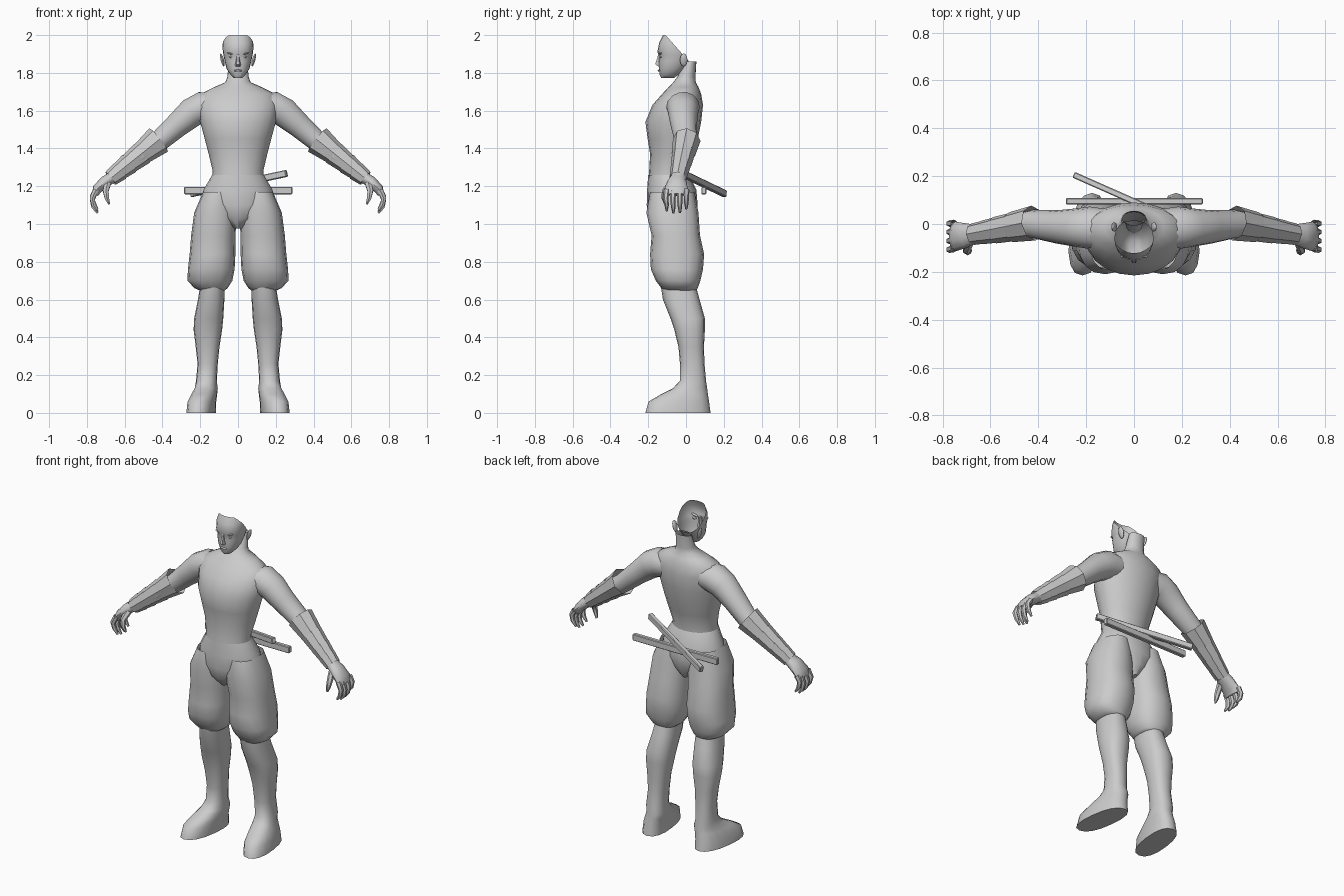
import bpy, bmesh, math
from mathutils import Vector, Matrix

cube = bpy.data.objects.get("Cube")
if cube:
    bpy.data.objects.remove(cube, do_unlink=True)

GREY = (0.6, 0.6, 0.6, 1.0)
grey = bpy.data.materials.new("plain grey")
grey.use_nodes = True
grey.diffuse_color = GREY
grey.node_tree.nodes["Principled BSDF"].inputs["Base Color"].default_value = GREY


def finish(name, bm, mirror=False, angle=50):
    """Turn a bmesh into a smooth-shaded object, optionally mirrored in x."""
    bmesh.ops.recalc_face_normals(bm, faces=bm.faces)
    mesh = bpy.data.meshes.new(name)
    bm.to_mesh(mesh)
    bm.free()
    mesh.materials.append(grey)
    obj = bpy.data.objects.new(name, mesh)
    bpy.context.collection.objects.link(obj)
    bpy.ops.object.select_all(action="DESELECT")
    obj.select_set(True)
    bpy.context.view_layer.objects.active = obj
    bpy.ops.object.shade_smooth_by_angle(angle=math.radians(angle))
    if mirror:
        mod = obj.modifiers.new("Mirror", "MIRROR")
        mod.use_mirror_merge = False
    return obj


def spow(value, power):
    return math.copysign(abs(value) ** power, value)


def loft(bm, rings, cap_start=False, cap_end=False):
    """Skin a list of equal-length point rings."""
    rows = [[bm.verts.new(p) for p in ring] for ring in rings]
    n = len(rows[0])
    for a, b in zip(rows, rows[1:]):
        for i in range(n):
            j = (i + 1) % n
            bm.faces.new((a[i], a[j], b[j], b[i]))
    if cap_start:
        bm.faces.new(rows[0])
    if cap_end:
        bm.faces.new(rows[-1])


def stack(bm, levels, n=16, power=1.0, **caps):
    """Loft upright sections given as (z, x min, x max, y front, y back)."""
    rings = []
    for z, x0, x1, y0, y1 in levels:
        ring = []
        for i in range(n):
            a = math.tau * i / n
            ring.append(((x0 + x1) / 2 + (x1 - x0) / 2 * spow(math.cos(a), power),
                         (y0 + y1) / 2 + (y1 - y0) / 2 * spow(math.sin(a), power), z))
        rings.append(ring)
    loft(bm, rings, **caps)


def centred(levels):
    return [(z, -r, r, y0, y1) for z, r, y0, y1 in levels]


def tube(bm, path, n=10, **caps):
    """Loft along a path of (x, y, z, radius, depth radius)."""
    pts = [Vector(p[:3]) for p in path]
    rings = []
    for i, p in enumerate(path):
        t = (pts[min(i + 1, len(pts) - 1)] - pts[max(i - 1, 0)]).normalized()
        side = Vector((0, 1, 0))
        side = (side - t * side.dot(t)).normalized()
        up = side.cross(t)
        rings.append([pts[i] + side * (p[4] * math.cos(math.tau * k / n))
                      + up * (p[3] * math.sin(math.tau * k / n)) for k in range(n)])
    loft(bm, rings, **caps)


def ball(bm, centre, size, turn=0):
    mat = (Matrix.Translation(centre) @ Matrix.Rotation(turn, 4, "Y")
           @ Matrix.Diagonal((*size, 1)))
    bmesh.ops.create_uvsphere(bm, u_segments=10, v_segments=6, radius=1, matrix=mat)


# Torso with the open neck
bm = bmesh.new()
stack(bm, centred([
    (1.20, .145, -.200, .020), (1.28, .134, -.195, .015), (1.37, .155, -.190, .040),
    (1.45, .176, -.203, .062), (1.54, .200, -.215, .080), (1.63, .215, -.178, .090),
    (1.69, .195, -.125, .080), (1.725, .125, -.092, .066), (1.75, .067, -.068, .052),
    (1.78, .056, -.045, .050), (1.86, .050, -.005, .055)]), n=20)
finish("torso", bm)

# Head shell, cut open along the hairline
bm = bmesh.new()
stack(bm, centred([
    (1.772, .022, -.130, -.065), (1.79, .040, -.140, -.040), (1.82, .060, -.143, -.010),
    (1.86, .070, -.146, .015), (1.895, .077, -.144, .030), (1.91, .080, -.152, .035),
    (1.96, .083, -.142, .040), (2.0, .076, -.122, .030)]),
    n=20, power=.9, cap_start=True)
bmesh.ops.bisect_plane(bm, geom=bm.verts[:] + bm.edges[:] + bm.faces[:],
                       plane_co=(0, -.108, 2.0), plane_no=(0, .13, .115), clear_outer=True)
finish("head", bm)

# Nose and lips
bm = bmesh.new()
stack(bm, centred([(1.835, .017, -.150, -.120), (1.845, .015, -.166, -.120),
                   (1.90, .007, -.148, -.120)]), n=6, cap_start=True, cap_end=True)
ball(bm, (0, -.141, 1.812), (.024, .009, .006))
finish("nose_and_lips", bm)

# Eyes, brows and ears
bm = bmesh.new()
ball(bm, (.034, -.130, 1.884), (.014, .009, .006))
finish("eyes", bm, mirror=True)
bm = bmesh.new()
ball(bm, (.036, -.134, 1.902), (.023, .009, .005), turn=-.2)
finish("brows", bm, mirror=True)
bm = bmesh.new()
ball(bm, (.083, -.012, 1.868), (.009, .020, .036), turn=.25)
finish("ears", bm, mirror=True)

# Upper arms and forearms
bm = bmesh.new()
tube(bm, [(.10, -.025, 1.625, .070, .085), (.19, -.015, 1.618, .084, .088),
          (.245, -.015, 1.59, .080, .080), (.32, -.012, 1.525, .067, .070),
          (.42, 0, 1.437, .056, .060), (.50, -.015, 1.378, .054, .056),
          (.60, -.03, 1.30, .042, .046), (.68, -.04, 1.237, .032, .040)], n=14)
finish("arms", bm, mirror=True)

# Bracers made of overlapping bands
elbow, wrist = Vector((.42, .004, 1.445)), Vector((.67, -.042, 1.245))
bands = [(0, .38, .079, .060), (.35, .65, .065, .053),
         (.62, .85, .058, .047), (.82, 1.02, .052, .043)]
bm = bmesh.new()
for start, end, r0, r1 in bands:
    tube(bm, [(*elbow.lerp(wrist, start), r0, r0 * .93),
              (*elbow.lerp(wrist, end), r1, r1 * 1.05)], n=8)
finish("bracers", bm, mirror=True, angle=35)

# Hands: palm, four curled fingers and a thumb
bm = bmesh.new()
tube(bm, [(.66, -.04, 1.252, .030, .038), (.705, -.048, 1.222, .033, .052),
          (.745, -.052, 1.185, .027, .062), (.757, -.052, 1.155, .018, .058)],
     cap_start=True, cap_end=True)
for k, y in enumerate((-.102, -.067, -.032, .002)):
    drop = (.012, 0, .002, .022)[k]
    tube(bm, [(.752, y, 1.18, .017, .016), (.772, y * 1.05, 1.125 + drop, .015, .014),
              (.765, y, 1.09 + drop, .013, .012), (.743, y, 1.058 + drop, .006, .006)],
         n=6, cap_end=True)
tube(bm, [(.69, -.075, 1.215, .020, .020), (.70, -.112, 1.175, .017, .016),
          (.695, -.118, 1.14, .014, .013), (.682, -.11, 1.105, .006, .006)],
     n=6, cap_end=True)
finish("hands", bm, mirror=True)

# Hips of the trousers, tapering to the crotch
bm = bmesh.new()
stack(bm, centred([
    (1.26, .137, -.200, .018), (1.18, .183, -.206, .055), (1.10, .195, -.208, .062),
    (1.03, .110, -.195, .050), (.975, .025, -.150, .020)]), n=20, cap_end=True)
finish("trouser_hips", bm)

# Baggy trouser legs
bm = bmesh.new()
stack(bm, [(1.17, .03, .185, -.190, .045), (1.06, .008, .232, -.210, .066),
           (.94, .013, .248, -.182, .074), (.84, .014, .256, -.190, .096),
           (.76, .018, .265, -.186, .090), (.70, .030, .268, -.160, .076),
           (.66, .055, .230, -.130, .062), (.645, .075, .195, -.110, .050)],
      n=16, power=.85, cap_end=True)
finish("trouser_legs", bm, mirror=True)

# Shins and boots
bm = bmesh.new()
stack(bm, [(.68, .072, .200, -.135, .050), (.60, .072, .212, -.122, .072),
           (.50, .078, .232, -.082, .100), (.44, .084, .235, -.062, .100),
           (.35, .098, .224, -.040, .095), (.26, .107, .214, -.032, .098),
           (.17, .112, .222, -.032, .106), (.13, .114, .235, -.070, .112),
           (.10, .115, .247, -.130, .116), (.06, .118, .262, -.198, .122),
           (0, .120, .268, -.215, .130)], n=16, power=.85, cap_end=True)
for v in bm.verts:
    if v.co.z < .14:
        v.co.x -= .12 * (v.co.y + .03)
finish("boots", bm, mirror=True)


# Two scabbards crossed behind the waist
def bar(name, a, b, width, height):
    a, b = Vector(a), Vector(b)
    d = b - a
    x = d.normalized()
    y = Vector((0, 0, 1)).cross(x).normalized()
    rot = Matrix((x, y, x.cross(y))).transposed().to_4x4()
    bm = bmesh.new()
    bmesh.ops.create_cube(bm, size=1, matrix=Matrix.Translation((a + b) / 2) @ rot
                          @ Matrix.Diagonal((d.length, width, height, 1)))
    bmesh.ops.bevel(bm, geom=bm.edges[:], offset=.004, segments=1, affect="EDGES")
    finish(name, bm, angle=25)


bar("level_scabbard", (-.285, .095, 1.177), (.288, .095, 1.177), .026, .040)
bar("slanted_scabbard", (-.25, .205, 1.16), (.258, -.02, 1.268), .026, .036)
